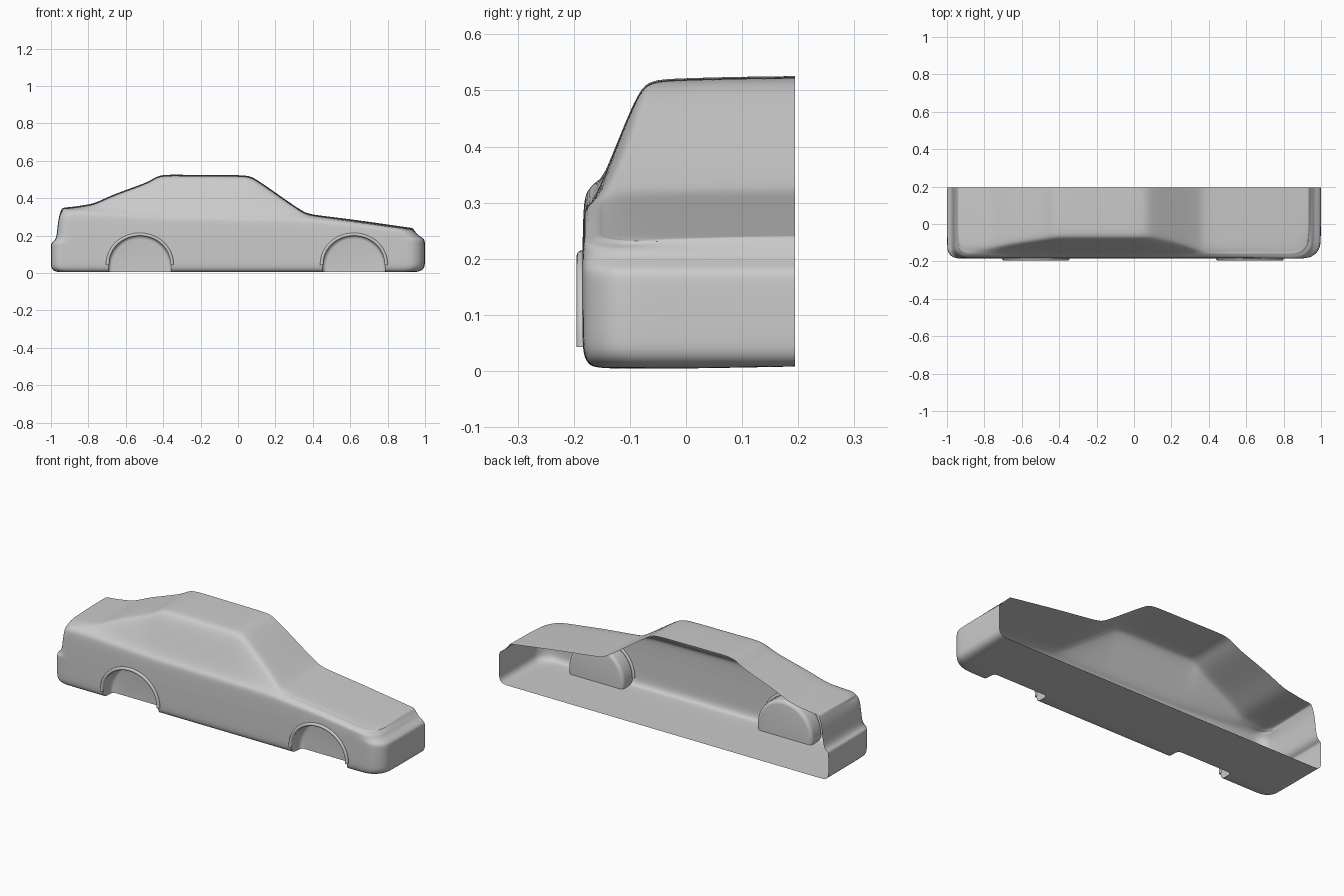
import bpy, bmesh, math

if "Cube" in bpy.data.objects:
    bpy.data.objects.remove(bpy.data.objects["Cube"])

CUT = 0.194          # open centre plane of the half shell
WHEELS = (-0.525, 0.62)
ARCH_R, ARCH_Z = 0.168, 0.034


def interp(pts, x):
    if x <= pts[0][0]:
        return pts[0][1]
    for (x0, v0), (x1, v1) in zip(pts, pts[1:]):
        if x <= x1:
            return v0 + (v1 - v0) * (x - x0) / (x1 - x0)
    return pts[-1][1]


# Side-view top line, shoulder line and plan-view roof edge
TOP = [(-.95, .343), (-.93, .35), (-.87, .355), (-.77, .372), (-.66, .422), (-.48, .487), (-.43, .52),
       (-.39, .526), (.03, .523), (.08, .514), (.3, .36), (.37, .316), (.65, .281), (.95, .238)]
BELT = [(-.95, .325), (-.8, .325), (-.4, .305), (.3, .295), (.6, .268), (.95, .222)]
ROOF_Y = [(-.95, -.14), (-.8, -.135), (-.66, -.11), (-.42, -.077), (.08, -.077),
          (.25, -.11), (.36, -.145), (.95, -.155)]
SIDE_X = [-.82, -.77, -.72, -.66, -.57, -.48, -.44, -.41, -.37, -.3, -.2, -.1, 0, .04, .07,
          .11, .2, .29, .33, .36, .4, .5, .6, .7, .8]

# Body rings from floor up: rear x, front x, side y, z at rear, z at front (None = follows shoulder)
RINGS = [(-.95, .94, -.150, .002, .003), (-.985, .98, -.173, .009, .009),
         (-1, .998, -.183, .028, .03), (-1, 1, -.185, .06, .06),
         (-1, 1, -.185, .15, .165), (-.998, .997, -.185, .164, .182),
         (-.972, .965, -.185, .174, .2), (-.965, .957, -.184, None, .5),
         (-.957, .948, -.182, None, .88), (-.942, .935, -.174, None, 1.0)]


def plan(xr, xf, y):
    rr, rf = .06, .09
    arc = [math.radians(a) for a in (0, 22, 45, 68, 90)]
    rear = [(xr + rr - rr * math.cos(a), y + rr - rr * math.sin(a)) for a in arc]
    front = [(xf - rf + rf * math.sin(a), y + rf - rf * math.cos(a)) for a in arc]
    return rear + [(x, y) for x in SIDE_X] + front


def ring_points(xr, xf, y, zr, zf):
    out = []
    for x, py in plan(xr, xf, y):
        t = (x + 1) / 2
        if zr is None:
            low = .174 + (.2 - .174) * t
            z = low + (interp(BELT, x) - low) * zf
        else:
            z = zr + (zf - zr) * t
        out.append((x, py, z))
    return out


def build_shell():
    bm = bmesh.new()
    rings = [ring_points(*r) for r in RINGS]
    n = len(rings[0])
    cols = []
    for i in range(n):
        x0 = rings[0][i][0]
        pts = [(x0, CUT, .008)] + [r[i] for r in rings]
        # shoulder, cabin side, roof
        x, y, b = rings[-1][i]
        t = interp(TOP, x)
        by = max(-.158, y + .014)
        ry = max(interp(ROOF_Y, x), by + .012)
        bz = min(b + .015, b + (t - b) * .45)
        ez = max(bz, t - .012)
        pts += [(x, by, bz), (x, by + (ry - by) * .5, bz + (ez - bz) * .52),
                (x, by + (ry - by) * .92, bz + (ez - bz) * .94),
                (x, ry + .015, max(ez, t - .007)), (x, ry + .06, t - .004),
                (x, .1, t - .001), (x, CUT, t)]
        cols.append([bm.verts.new(p) for p in pts])
    for a, b in zip(cols, cols[1:]):
        for k in range(len(a) - 1):
            bm.faces.new((a[k], b[k], b[k + 1], a[k + 1]))
    # flat nose and tail
    m = len(RINGS)
    for c in (cols[0], cols[-1]):
        prev = c[0]
        for k in range(2, m):
            mid = bm.verts.new((c[k].co.x, CUT, c[k].co.z))
            bm.faces.new((c[k - 1], prev, mid, c[k]))
            prev = mid
        bm.faces.new([c[m - 1], prev] + c[:m - 1:-1])
    bmesh.ops.recalc_face_normals(bm, faces=bm.faces[:])
    me = bpy.data.meshes.new("car_body_shell")
    bm.to_mesh(me)
    bm.free()
    ob = bpy.data.objects.new("car_body_shell", me)
    bpy.context.collection.objects.link(ob)
    return ob


def bake(ob):
    dg = bpy.context.evaluated_depsgraph_get()
    me = bpy.data.meshes.new_from_object(ob.evaluated_get(dg))
    ob.modifiers.clear()
    ob.data = me


def smooth(ob, angle):
    bpy.ops.object.select_all(action='DESELECT')
    ob.select_set(True)
    bpy.context.view_layer.objects.active = ob
    bpy.ops.object.shade_smooth_by_angle(angle=math.radians(angle))


# Smoothed shell, temporarily capped so the wheel wells can be cut
body = build_shell()
sub = body.modifiers.new("smooth", 'SUBSURF')
sub.levels = sub.render_levels = 2
bake(body)
bm = bmesh.new()
bm.from_mesh(body.data)
bmesh.ops.contextual_create(bm, geom=[e for e in bm.edges if e.is_boundary])
bmesh.ops.recalc_face_normals(bm, faces=bm.faces[:])
bm.to_mesh(body.data)
bm.free()

# Wheel wells with a rounded inner edge
cutters = []
for cx in WHEELS:
    bpy.ops.mesh.primitive_cylinder_add(vertices=64, radius=ARCH_R, depth=.2,
                                        location=(cx, -.2, ARCH_Z), rotation=(math.pi / 2, 0, 0))
    cut = bpy.context.object
    cut.name = "wheel_well_cutter"
    cut.hide_render = True
    bev = cut.modifiers.new("round", 'BEVEL')
    bev.width, bev.segments = .02, 4
    bake(cut)
    mod = body.modifiers.new("well", 'BOOLEAN')
    mod.operation, mod.object, mod.solver = 'DIFFERENCE', cut, 'EXACT'
    cutters.append(cut)
bake(body)
for cut in cutters:
    bpy.data.objects.remove(cut)

# Reopen the centre plane
bm = bmesh.new()
bm.from_mesh(body.data)
cap = [f for f in bm.faces if all(v.co.y > CUT - 1e-4 for v in f.verts)]
bmesh.ops.delete(bm, geom=cap, context='FACES')
bm.to_mesh(body.data)
bm.free()
smooth(body, 35)

# Raised lips around the wheel arches
for cx, name in zip(WHEELS, ("rear_arch_lip", "front_arch_lip")):
    cu = bpy.data.curves.new(name, 'CURVE')
    cu.dimensions = '3D'
    cu.bevel_depth, cu.bevel_resolution, cu.use_fill_caps = .009, 3, True
    sp = cu.splines.new('POLY')
    sp.points.add(40)
    for k, p in enumerate(sp.points):
        a = math.radians(-2 + 184 * k / 40)
        r = ARCH_R + .004
        p.co = (cx + r * math.cos(a), -.186, ARCH_Z + .014 + (r - .014) * math.sin(a), 1)
    lip = bpy.data.objects.new(name, cu)
    bpy.context.collection.objects.link(lip)
    bake_me = bpy.data.meshes.new_from_object(
        lip.evaluated_get(bpy.context.evaluated_depsgraph_get()))
    bpy.data.objects.remove(lip)
    lip = bpy.data.objects.new(name, bake_me)
    bpy.context.collection.objects.link(lip)
    smooth(lip, 50)
